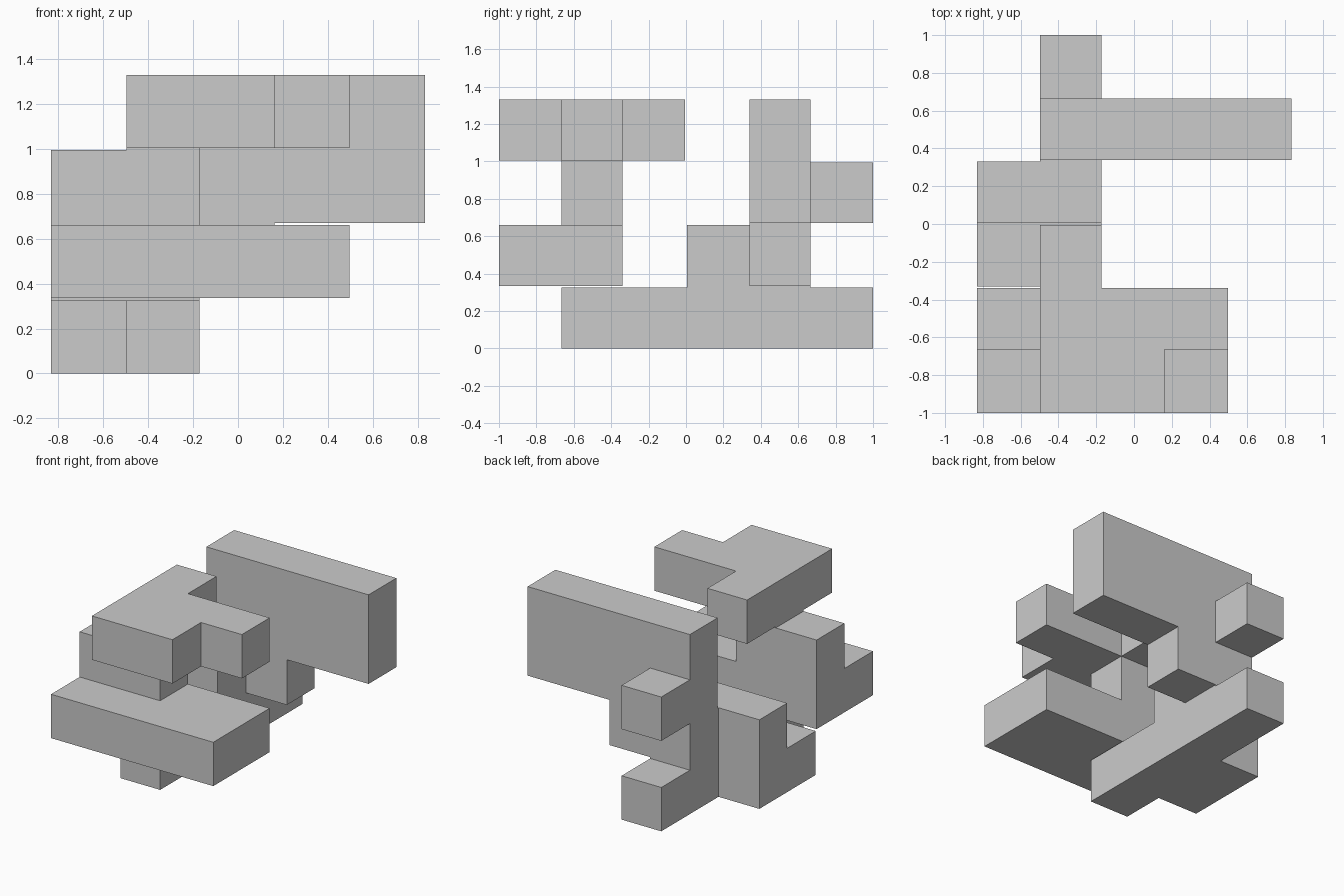
import bpy, bmesh
from itertools import product
from mathutils import Vector

if "Cube" in bpy.data.objects:
    bpy.data.objects.remove(bpy.data.objects["Cube"])

U = 0.335    # cell pitch
E = 0.005    # clearance taken off every face


def block(xs, ys, zs):
    """Set of grid cells; each range is (first, last) inclusive."""
    return set(product(*(range(a, b + 1) for a, b in (xs, ys, zs))))


def touched(f):
    """Cells touched by fine interval f (odd = cell core, even = joint)."""
    return (f // 2,) if f % 2 else (f // 2 - 1, f // 2)


def coord(f):
    return (f // 2) * U + (E if f % 2 else -E)


def polycube(name, cells):
    """Joined cubes, evenly shrunk by the clearance."""
    solid = {f for f in product(range(13), repeat=3)
             if all(c in cells for c in product(*map(touched, f)))}
    bm = bmesh.new()
    for f in solid:
        for axis, side in product(range(3), (0, 1)):
            n = list(f)
            n[axis] += 2 * side - 1
            if tuple(n) in solid:
                continue
            a, b = (axis + 1) % 3, (axis + 2) % 3
            ring = []
            for da, db in ((0, 0), (1, 0), (1, 1), (0, 1)):
                p = list(f)
                p[axis] += side
                p[a] += da
                p[b] += db
                ring.append(bm.verts.new(Vector(map(coord, p)) - Vector((2.5 * U, 3 * U, E))))
            bm.faces.new(ring if side else ring[::-1])
    bmesh.ops.remove_doubles(bm, verts=bm.verts, dist=0.0005)
    bmesh.ops.dissolve_limit(bm, angle_limit=0.01, verts=bm.verts, edges=bm.edges)
    mesh = bpy.data.meshes.new(name)
    bm.to_mesh(mesh)
    bm.free()
    obj = bpy.data.objects.new(name, mesh)
    bpy.context.collection.objects.link(obj)
    return obj


# Rear puzzle piece: long floor bar, stepped post, tall back plate and peg
polycube("rear_puzzle_piece",
         block((1, 1), (1, 5), (0, 0)) | block((0, 0), (2, 3), (0, 0))
         | block((0, 1), (3, 3), (1, 1)) | block((1, 2), (4, 4), (1, 1))
         | block((1, 4), (4, 4), (2, 3)) | block((1, 1), (5, 5), (2, 2)))

# Front puzzle piece: lower slab, short riser and stepped top slab
polycube("front_puzzle_piece",
         block((0, 3), (0, 1), (1, 1)) | block((0, 1), (1, 1), (2, 2))
         | block((1, 2), (0, 0), (3, 3)) | block((1, 3), (1, 1), (3, 3))
         | block((1, 1), (2, 2), (3, 3)))
